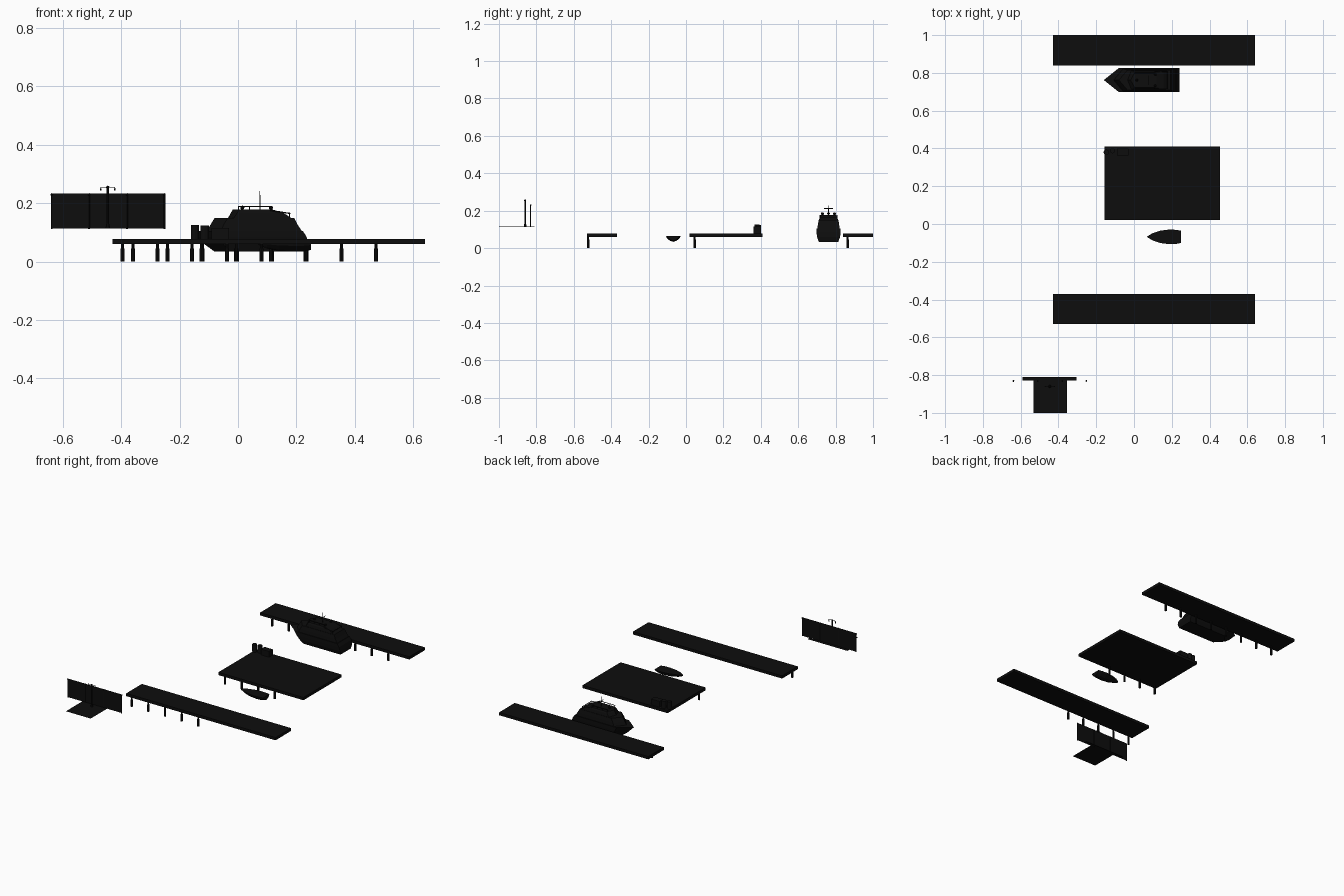
import bpy, bmesh
from mathutils import Vector

if "Cube" in bpy.data.objects:
    bpy.data.objects.remove(bpy.data.objects["Cube"], do_unlink=True)

black = bpy.data.materials.new("near black")
black.use_nodes = True
black.diffuse_color = (0.004, 0.004, 0.004, 1)
black.node_tree.nodes["Principled BSDF"].inputs["Base Color"].default_value = black.diffuse_color


def finish(name, bm):
    bmesh.ops.recalc_face_normals(bm, faces=bm.faces)
    mesh = bpy.data.meshes.new(name)
    bm.to_mesh(mesh)
    bm.free()
    mesh.materials.append(black)
    obj = bpy.data.objects.new(name, mesh)
    bpy.context.collection.objects.link(obj)
    return obj


def box(name, x0, x1, y0, y1, z0, z1):
    bm = bmesh.new()
    bmesh.ops.create_cube(bm, size=1)
    for v in bm.verts:
        v.co = Vector(((x0 + x1) / 2 + v.co.x * (x1 - x0),
                       (y0 + y1) / 2 + v.co.y * (y1 - y0),
                       (z0 + z1) / 2 + v.co.z * (z1 - z0)))
    return finish(name, bm)


def rod(name, a, b, r0, r1=None, sides=8):
    a, b = Vector(a), Vector(b)
    bm = bmesh.new()
    bmesh.ops.create_cone(bm, cap_ends=True, segments=sides, radius1=r0,
                          radius2=r0 if r1 is None else r1, depth=(b - a).length)
    turn = (b - a).to_track_quat("Z", "Y")
    for v in bm.verts:
        v.co = turn @ v.co + (a + b) / 2
    return finish(name, bm)


def ball(name, center, r):
    bm = bmesh.new()
    bmesh.ops.create_icosphere(bm, subdivisions=1, radius=r)
    bmesh.ops.translate(bm, verts=bm.verts, vec=center)
    return finish(name, bm)


def loft(name, rings):
    bm = bmesh.new()
    loops = [[bm.verts.new(p) for p in ring] for ring in rings]
    for lo, hi in zip(loops, loops[1:]):
        for i in range(len(lo)):
            j = (i + 1) % len(lo)
            bm.faces.new((lo[i], lo[j], hi[j], hi[i]))
    bm.faces.new(loops[0])
    bm.faces.new(loops[-1])
    return finish(name, bm)


def deck_ring(cy, z, bow, shoulder, stern, half):
    # pointed outline with the bow towards -x
    return [(bow, cy, z), (shoulder, cy - half, z), (stern, cy - half, z),
            (stern, cy + half, z), (shoulder, cy + half, z)]


# Piers and central platform
DECK = 0.078
box("front_pier_deck", -0.43, 0.64, -0.53, -0.37, 0.06, DECK)
box("back_pier_deck", -0.43, 0.64, 0.84, 1.0, 0.06, DECK)
box("central_platform", -0.155, 0.455, 0.02, 0.41, 0.06, DECK)


def piles(name, start, count, y):
    for i in range(count):
        x = start + i * 0.119
        rod(name, (x, y, 0), (x, y, 0.045), 0.007)
        rod(name + "_neck", (x, y, 0.045), (x, y, 0.062), 0.005)


piles("front_pier_pile", -0.395, 5, -0.523)
piles("back_pier_pile", -0.36, 8, 0.864)
piles("platform_pile", -0.125, 4, 0.046)

# Cargo on the platform
rod("barrel", (-0.147, 0.38, DECK), (-0.147, 0.38, 0.126), 0.014, sides=12)
rod("barrel", (-0.114, 0.388, DECK), (-0.114, 0.388, 0.124), 0.014, sides=12)
box("crate", -0.09, -0.03, 0.362, 0.4, DECK, 0.115)

# Yacht hull and stacked cabins
CY = 0.762
loft("yacht_hull", [
    deck_ring(CY, 0.034, -0.08, -0.03, 0.238, 0.052),
    deck_ring(CY, 0.06, -0.115, -0.05, 0.242, 0.062),
    deck_ring(CY, 0.085, -0.14, -0.07, 0.235, 0.064),
    deck_ring(CY, 0.105, -0.16, -0.08, 0.222, 0.064)])
loft("lower_cabin", [
    deck_ring(CY, 0.1, -0.11, -0.06, 0.222, 0.06),
    deck_ring(CY, 0.125, -0.095, -0.05, 0.205, 0.057),
    deck_ring(CY, 0.15, -0.08, -0.035, 0.192, 0.053)])
loft("upper_cabin", [
    deck_ring(CY, 0.148, -0.035, -0.015, 0.185, 0.051),
    deck_ring(CY, 0.168, -0.024, -0.002, 0.155, 0.047),
    deck_ring(CY, 0.178, -0.018, 0.005, 0.12, 0.042)])

# Yacht rails, lamps and mast
for side in (-1, 1):
    y = CY + side * 0.038
    rod("roof_rail", (0, y, 0.189), (0.112, y, 0.189), 0.002)
    for x in (0.002, 0.04, 0.075, 0.11):
        rod("roof_rail_post", (x, y, 0.172), (x, y, 0.189), 0.0015)
    y = CY + side * 0.046
    rod("stern_rail", (0.11, y, 0.176), (0.178, y, 0.165), 0.002)
    for x in (0.145, 0.177):
        rod("stern_rail_post", (x, y, 0.14), (x, y, 0.169), 0.0015)
    ball("roof_lamp", (0.113, CY + side * 0.03, 0.184), 0.008)
rod("stern_cross_rail", (0.178, CY - 0.046, 0.165), (0.178, CY + 0.046, 0.165), 0.002)
ball("front_lamp", (0.015, CY, 0.185), 0.008)
rod("mast", (0.075, CY, 0.175), (0.075, CY, 0.242), 0.002, 0.001)
rod("mast_arm", (0.075, CY - 0.025, 0.212), (0.075, CY + 0.025, 0.212), 0.0015)

# Small rowing boat: cross-sections along its length
BY = -0.068
sections = [(0.07, 0.002, 0.058), (0.1, 0.02, 0.045), (0.14, 0.033, 0.037),
            (0.19, 0.039, 0.034), (0.225, 0.037, 0.035), (0.25, 0.032, 0.04)]
loft("rowing_boat", [
    [(x, BY - w, 0.066), (x, BY - w * 0.9, (keel + 0.066) / 2 + 0.004),
     (x, BY - w * 0.45, keel + 0.005), (x, BY, keel), (x, BY + w * 0.45, keel + 0.005),
     (x, BY + w * 0.9, (keel + 0.066) / 2 + 0.004), (x, BY + w, 0.066)]
    for x, w, keel in sections])

# Entrance fence, floor plate and lamp post
FLOOR = 0.114
box("entrance_floor", -0.532, -0.356, -1.0, -0.81, FLOOR, FLOOR + 0.001)
box("fence_footing", -0.59, -0.305, -0.828, -0.81, FLOOR, FLOOR + 0.001)
box("fence_panel", -0.64, -0.25, -0.832, -0.83, FLOOR, 0.233)
for x in (-0.638, -0.51, -0.38, -0.252):
    rod("fence_post", (x, -0.831, 0.112), (x, -0.831, 0.23), 0.003)
    ball("fence_post_cap", (x, -0.831, 0.23), 0.005)
LX, LY = -0.446, -0.86
rod("lamp_base", (LX, LY, FLOOR), (LX, LY, 0.13), 0.008, 0.005)
rod("lamp_post", (LX, LY, FLOOR), (LX, LY, 0.258), 0.0035)
rod("lamp_arm", (LX - 0.025, LY, 0.255), (LX + 0.025, LY, 0.255), 0.0015)
for side in (-1, 1):
    x = LX + side * 0.024
    rod("lamp_head", (x, LY, 0.243), (x, LY, 0.256), 0.003, 0.001)
ball("lamp_finial", (LX, LY, 0.255), 0.006)
